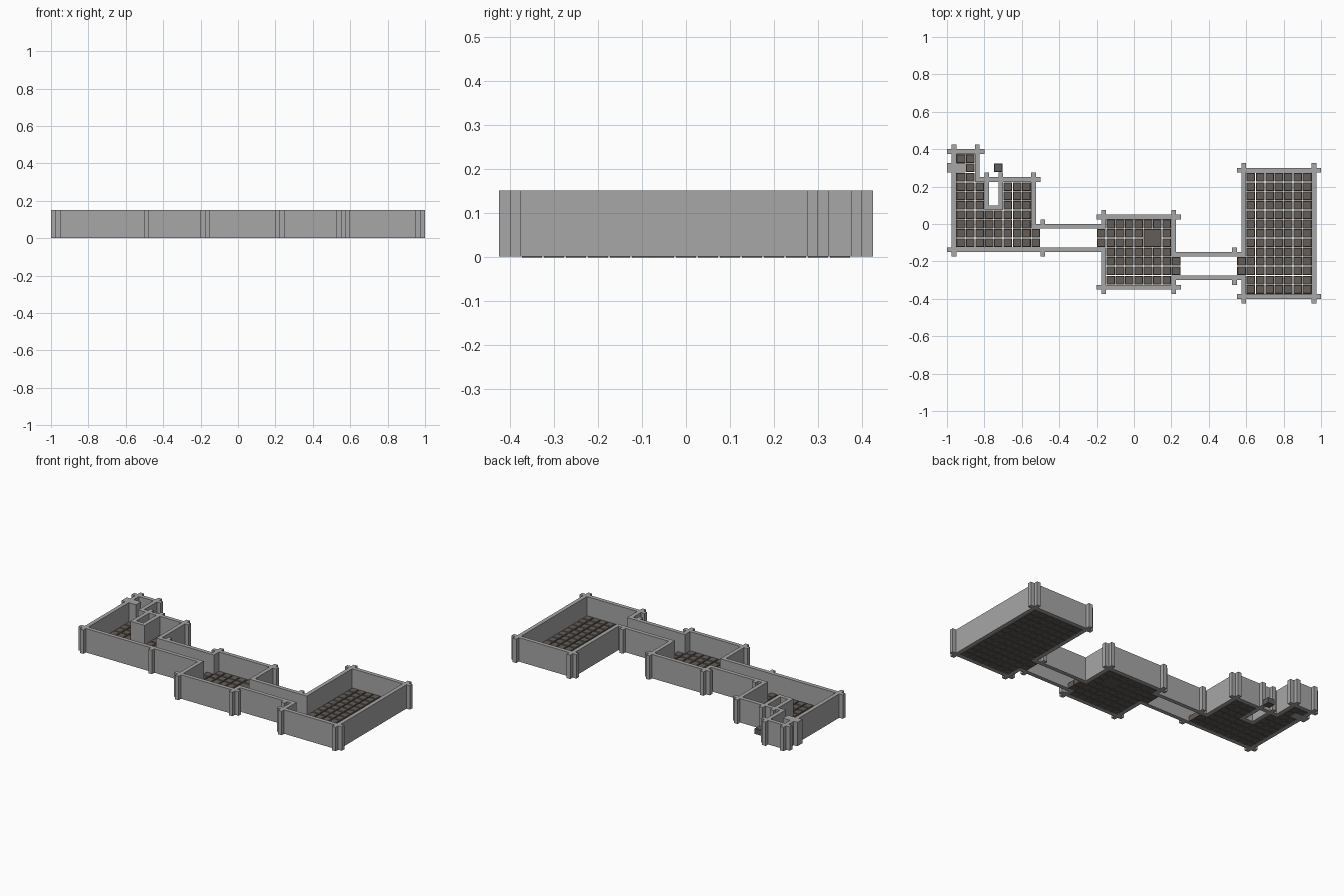
import bpy, bmesh

if "Cube" in bpy.data.objects:
    bpy.data.objects.remove(bpy.data.objects["Cube"])

T = 0.025          # wall thickness
U = 0.05           # floor tile size
TH = 0.035         # floor tile height
Z0, Z1 = 0.002, 0.152


def material(name, rgb):
    m = bpy.data.materials.new(name)
    m.diffuse_color = (*rgb, 1)
    m.use_nodes = True
    m.node_tree.nodes["Principled BSDF"].inputs["Base Color"].default_value = m.diffuse_color
    return m


STONE = material("grey stone", (0.385, 0.385, 0.385))
TILE = material("brown grey tile", (0.125, 0.11, 0.098))


def add_block(bm, x0, x1, y0, y1, z0, z1, bevel=0.0):
    """Box with an optional chamfer around its top."""
    def ring(i, z):
        return [bm.verts.new((x, y, z)) for x, y in
                ((x0 + i, y0 + i), (x1 - i, y0 + i), (x1 - i, y1 - i), (x0 + i, y1 - i))]
    rings = [ring(0, z0), ring(0, z1 - bevel)]
    if bevel:
        rings.append(ring(bevel, z1))
    bm.faces.new(rings[0][::-1])
    bm.faces.new(rings[-1])
    for lo, hi in zip(rings, rings[1:]):
        for k in range(4):
            n = (k + 1) % 4
            bm.faces.new((lo[k], lo[n], hi[n], hi[k]))


def finish(bm, name, mat):
    me = bpy.data.meshes.new(name)
    bm.to_mesh(me)
    bm.free()
    me.materials.append(mat)
    ob = bpy.data.objects.new(name, me)
    bpy.context.collection.objects.link(ob)


def walls(name, rects):
    bm = bmesh.new()
    for x0, x1, y0, y1 in rects:
        add_block(bm, x0, x1, y0, y1, Z0, Z1)
    finish(bm, name, STONE)


def h(y, x0, x1):      # wall along x, lower edge at y
    return (x0, x1, y, y + T)


def v(x, y0, y1):      # wall along y, left edge at x
    return (x, x + T, y0, y1)


def floor(name, areas, skip=None, slab=None):
    """Separate chamfered paving blocks over rectangles."""
    bm = bmesh.new()
    g = 0.0018
    for x0, x1, y0, y1 in areas:
        for i in range(round((x1 - x0) / U)):
            for j in range(round((y1 - y0) / U)):
                x, y = x0 + i * U, y0 + j * U
                if skip and skip(x + U / 2, y + U / 2):
                    continue
                add_block(bm, x + g, x + U - g, y + g, y + U - g, 0, TH, 0.003)
    if slab:
        add_block(bm, *slab, 0, TH, 0.003)
    finish(bm, name, TILE)


# left room with alcove and notch
walls("left_room_walls", [
    v(-.975, -.175, .425), h(-.15, -1.0, -.5), h(.375, -1.0, -.8),
    v(-.85, .225, .425), h(.225, -.85, -.775), h(.225, -.725, -.5),
    h(.225, -.775, -.725), v(-.55, -.025, .275)])
walls("notch_walls", [v(-.8, .075, .275), v(-.725, .075, .275), h(.075, -.8, -.7)])
walls("alcove_pier", [(-1.0, -.9, .275, .325)])


def left_skip(x, y):
    return x < -.9 and .275 < y < .325


floor("left_room_floor", [
    (-.95, -.85, -.125, .375), (-.85, -.8, -.125, .225), (-.8, -.7, -.125, .075),
    (-.7, -.55, -.125, .225), (-.55, -.5, -.125, -.025)], left_skip)
floor("loose_tile", [(-.75, -.7, .275, .325)])

# first corridor, open below, with buttress posts
walls("first_corridor_walls", [
    h(-.025, -.55, -.15), h(-.15, -.5, -.15),
    v(-.5, -.025, .025), v(-.5, -.175, -.125)])

# middle room
walls("middle_room_walls", [
    h(.025, -.2, .25), h(-.35, -.2, .25),
    v(-.175, -.025, .075), v(-.175, -.375, -.125),
    v(.2, -.175, .075), v(.2, -.375, -.275)])
floor("middle_room_floor", [
    (-.15, .2, -.325, .025), (-.2, -.15, -.125, -.025), (.2, .25, -.275, -.175)],
    lambda x, y: .05 < x < .15 and -.125 < y < -.025,
    (.0518, .1482, -.1232, -.0268))

# second corridor
walls("second_corridor_walls", [
    h(-.175, .2, .6), h(-.3, .2, .6),
    v(.525, -.175, -.125), v(.525, -.325, -.275)])

# right room
walls("right_room_walls", [
    h(.275, .55, 1.0), h(-.4, .55, 1.0), v(.95, -.425, .325),
    v(.575, -.175, .325), v(.575, -.425, -.275)])
floor("right_room_floor", [(.6, .95, -.375, .275), (.55, .6, -.275, -.175)])
